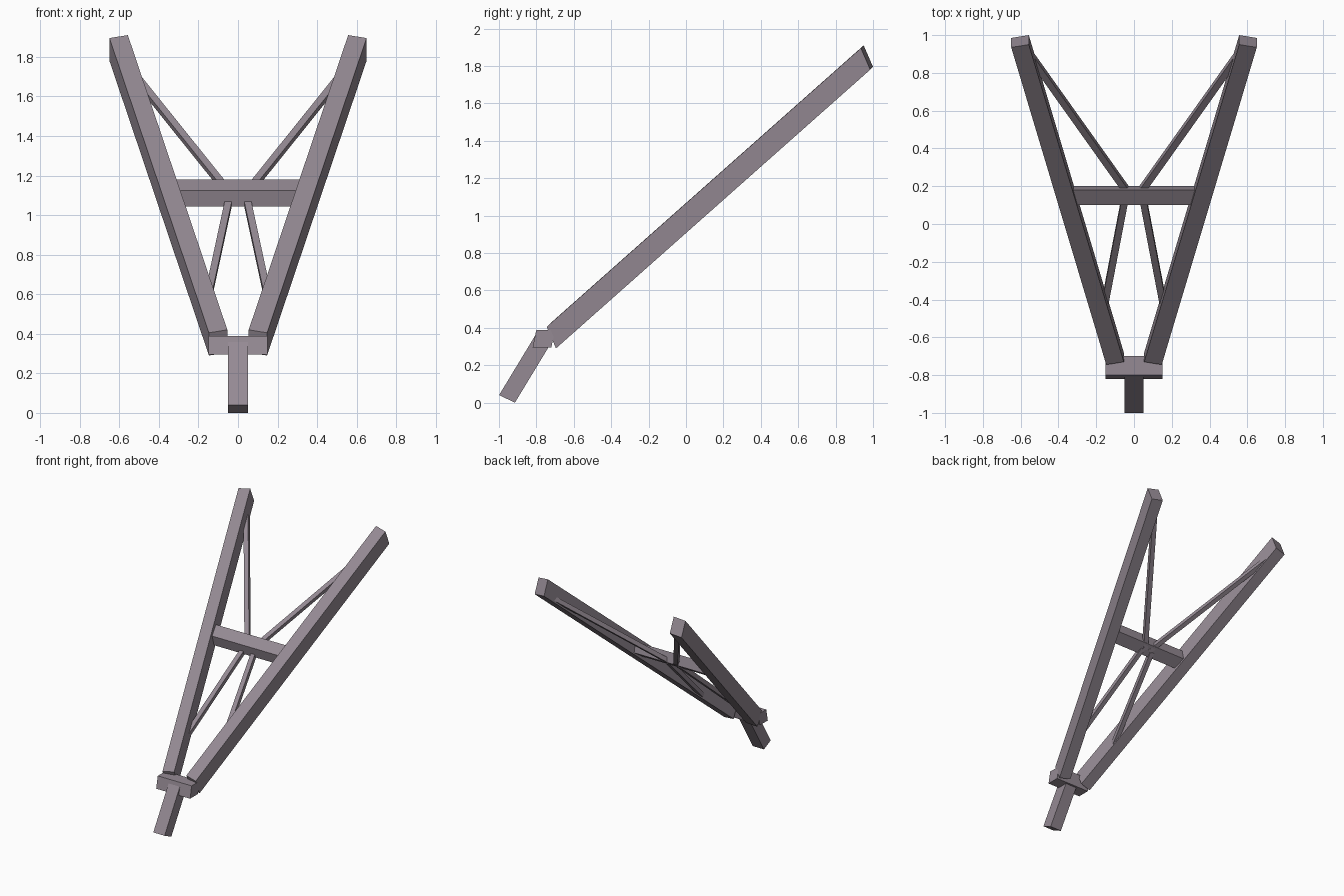
import bpy, bmesh
from mathutils import Vector

if "Cube" in bpy.data.objects:
    bpy.data.objects.remove(bpy.data.objects["Cube"])

mat = bpy.data.materials.new("mauve_grey")
mat.diffuse_color = (0.30, 0.255, 0.295, 1)
mat.use_nodes = True
mat.node_tree.nodes["Principled BSDF"].inputs["Base Color"].default_value = mat.diffuse_color


def beam(name, p0, p1, u, v, mirror=False):
    """Four-sided beam from p0 to p1 whose section has edge vectors u and v."""
    p0, p1, u, v = (Vector(a) for a in (p0, p1, u, v))
    bm = bmesh.new()
    rings = [[bm.verts.new(p + u * a / 2 + v * b / 2)
              for a, b in ((-1, -1), (1, -1), (1, 1), (-1, 1))] for p in (p0, p1)]
    for ring in rings:
        bm.faces.new(ring)
    for i in range(4):
        j = (i + 1) % 4
        bm.faces.new((rings[0][i], rings[0][j], rings[1][j], rings[1][i]))
    bmesh.ops.recalc_face_normals(bm, faces=bm.faces)
    mesh = bpy.data.meshes.new(name)
    bm.to_mesh(mesh)
    bm.free()
    mesh.materials.append(mat)
    ob = bpy.data.objects.new(name, mesh)
    bpy.context.collection.objects.link(ob)
    if mirror:
        ob.modifiers.new("mirror", 'MIRROR')
    return ob


def brace(name, p0, p1):
    """Thin strut lying in the plane of the fork."""
    normal = Vector((0, 0.67, -0.745))
    side = (Vector(p1) - Vector(p0)).cross(normal).normalized()
    beam(name, p0, p1, side * 0.036, normal * 0.033, True)


# fork arms
beam("fork_arm", (-0.1005, -0.7125, 0.355), (-0.6035, 0.9675, 1.845),
     (0.093, 0.015, 0.015), (0, 0.05, -0.115), True)
# crossbar between the arms
beam("crossbar", (-0.33, 0.15, 1.112), (0.33, 0.15, 1.112),
     (0, 0.08, 0.055), (0, 0.02, -0.08))
# thin diagonal braces
brace("upper_brace", (-0.02, 0.15, 1.08), (-0.554, 0.90, 1.745))
brace("lower_brace", (-0.045, 0.15, 1.078), (-0.16, -0.45, 0.545))
# base block and stub
beam("base_block", (-0.15, -0.76, 0.342), (0.15, -0.76, 0.342),
     (0, 0.10, 0), (0, 0.02, 0.095))
beam("base_stub", (0, -0.957, 0.02), (0, -0.757, 0.35),
     (0.10, 0, 0), (0, 0.085, -0.04))
